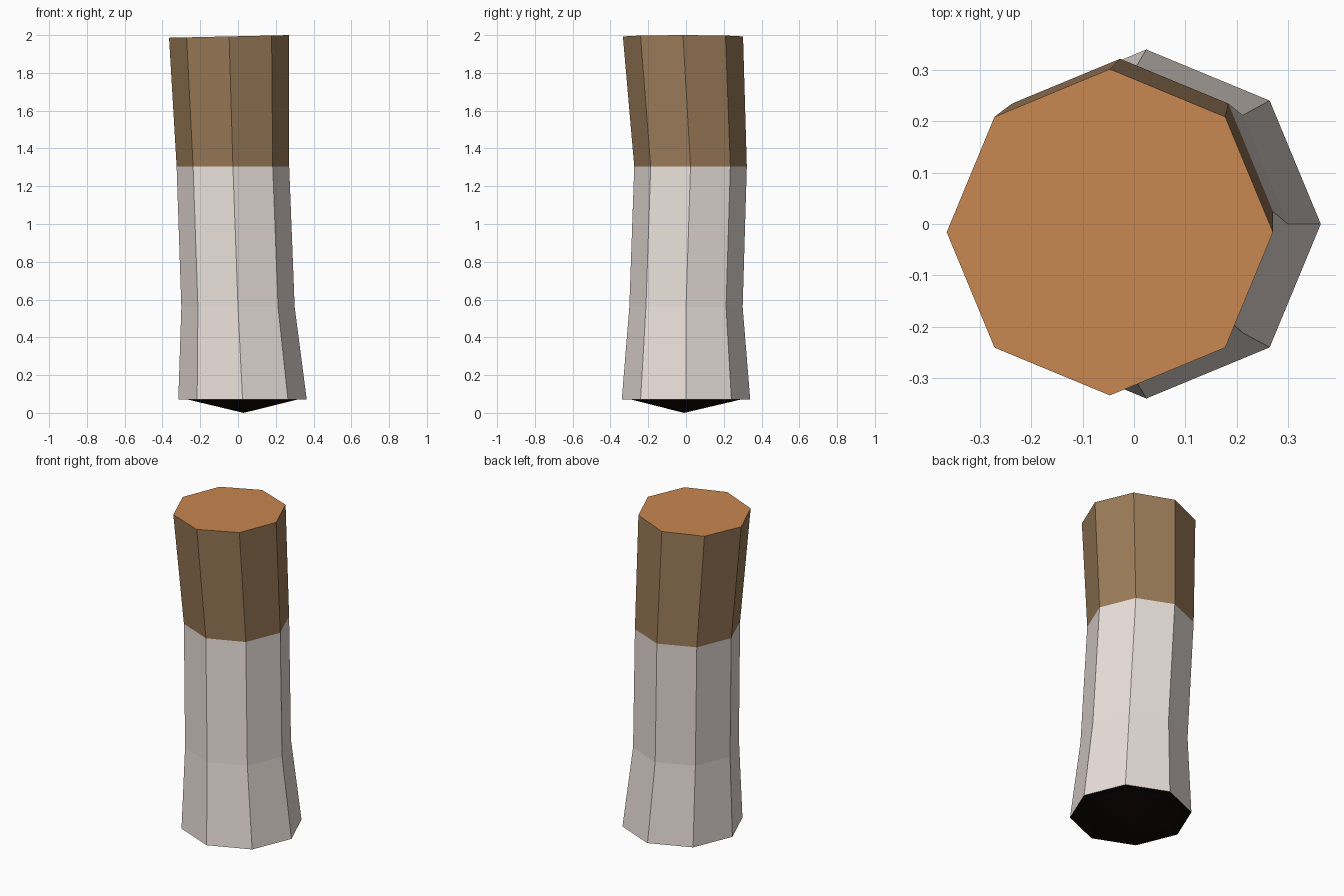
import bpy, bmesh
from math import cos, sin, tau

if "Cube" in bpy.data.objects:
    bpy.data.objects.remove(bpy.data.objects["Cube"])

SIDES = 8


def material(name, rgb):
    m = bpy.data.materials.new(name)
    m.diffuse_color = (*rgb, 1)
    m.use_nodes = True
    m.node_tree.nodes["Principled BSDF"].inputs["Base Color"].default_value = m.diffuse_color
    return m


def tube(name, rings, mats, cap_top=False):
    """Loft octagonal rings (x, y, z, radius, tilt); the cap uses the second material."""
    bm = bmesh.new()
    loops = []
    for x, y, z, r, tilt in rings:
        loops.append([bm.verts.new((x + r * cos(tau * i / SIDES),
                                    y + r * sin(tau * i / SIDES),
                                    z + tilt * cos(tau * i / SIDES)))
                      for i in range(SIDES)])
    for a, b in zip(loops, loops[1:]):
        for i in range(SIDES):
            j = (i + 1) % SIDES
            bm.faces.new((a[i], a[j], b[j], b[i]))
    if cap_top:
        bm.faces.new(loops[-1]).material_index = 1
    return finish(name, bm, mats)


def finish(name, bm, mats):
    me = bpy.data.meshes.new(name)
    bm.to_mesh(me)
    bm.free()
    for m in mats:
        me.materials.append(m)
    ob = bpy.data.objects.new(name, me)
    bpy.context.collection.objects.link(ob)
    return ob


paper = material("paper", (0.82, 0.74, 0.70))
brown = material("brown_wrap", (0.33, 0.20, 0.10))
orange = material("end_face", (0.58, 0.24, 0.08))
black = material("burnt", (0.005, 0.003, 0.002))

bottom = (0.024, 0, 0.07, 0.34, 0)
joint = (-0.027, 0.024, 1.305, 0.298, 0)

# Pale lower body, slightly bent
tube("paper_body", [bottom, (0, 0, 0.56, 0.30, 0), joint], [paper])

# Brown upper section with slanted flat end
tube("brown_end", [joint, (-0.047, -0.016, 1.993, 0.318, 0.007)],
     [brown, orange], cap_top=True)

# Burnt underside: flat rim around a shallow point
bm = bmesh.new()
rim, inner = [[bm.verts.new((0.024 + r * cos(tau * i / SIDES),
                             r * sin(tau * i / SIDES), 0.07))
               for i in range(SIDES)] for r in (0.34, 0.287)]
tip = bm.verts.new((0.03, -0.01, 0))
for i in range(SIDES):
    j = (i + 1) % SIDES
    bm.faces.new((rim[j], rim[i], inner[i], inner[j]))
    bm.faces.new((inner[j], inner[i], tip))
finish("burnt_tip", bm, [black])
